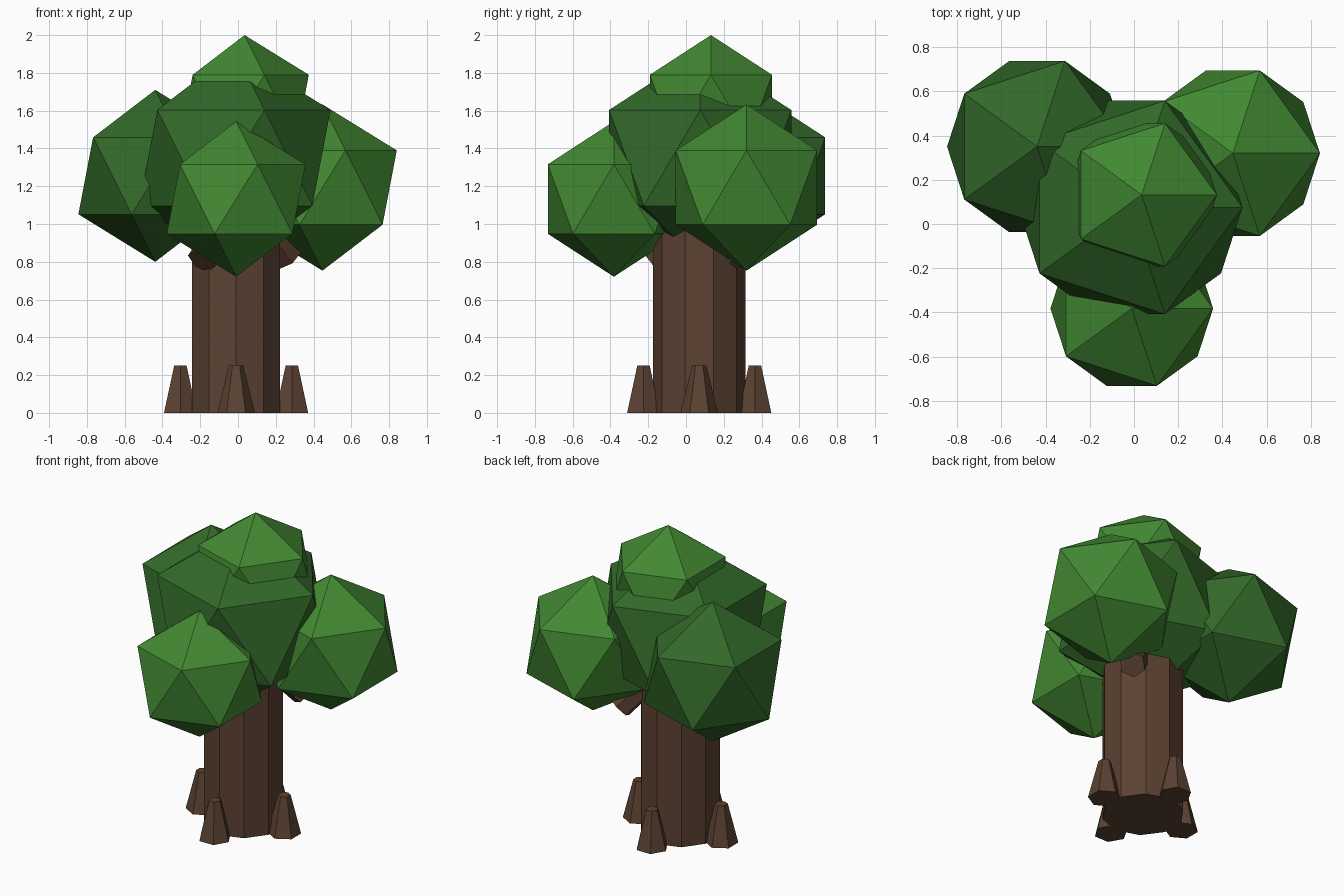
import bpy
import math
from mathutils import Vector

if "Cube" in bpy.data.objects:
    bpy.data.objects.remove(bpy.data.objects["Cube"])


def material(name, rgb):
    m = bpy.data.materials.new(name)
    m.diffuse_color = (*rgb, 1.0)
    m.use_nodes = True
    m.node_tree.nodes["Principled BSDF"].inputs["Base Color"].default_value = m.diffuse_color
    return m


BARK = material("brown bark", (0.107, 0.054, 0.032))
LIGHT = material("light green", (0.054, 0.25, 0.032))
DARK = material("dark green", (0.032, 0.14, 0.022))

AXIS = Vector((-0.01, 0.07, 0.0))  # centre line of the trunk


def finish(name, mat):
    obj = bpy.context.object
    obj.name = name
    obj.data.materials.append(mat)
    return obj


def foliage(name, centre, radius, mat):
    bpy.ops.mesh.primitive_ico_sphere_add(subdivisions=1, radius=radius, location=centre)
    return finish(name, mat)


def branch(name, azimuth, reach, z, length=0.46, radius=0.08):
    """Tilted six-sided stub whose lower cap shows beside the trunk."""
    a = math.radians(azimuth)
    out = Vector((math.cos(a), math.sin(a), 0))
    axis = (out - Vector((0, 0, 1))).normalized()
    cap = AXIS + out * reach + Vector((0, 0, z))
    bpy.ops.mesh.primitive_cylinder_add(vertices=6, radius=radius, depth=length,
                                        location=cap - axis * length / 2)
    obj = finish(name, BARK)
    obj.rotation_euler = axis.to_track_quat('Z', 'Y').to_euler()
    return obj


# Ten-sided trunk
bpy.ops.mesh.primitive_cylinder_add(vertices=10, radius=0.245, depth=1.0,
                                    location=AXIS + Vector((0, 0, 0.5)))
finish("trunk", BARK)

# Four root stubs with a flat side facing outward
for i, side in enumerate(("right", "back", "left", "front")):
    a = i * math.pi / 2
    pos = AXIS + Vector((math.cos(a), math.sin(a), 0)) * 0.295 + Vector((0, 0, 0.125))
    bpy.ops.mesh.primitive_cone_add(vertices=6, radius1=0.1, radius2=0.038, depth=0.25,
                                    location=pos, rotation=(0, 0, a))
    finish(side + "_root", BARK)

# Branch stubs
branch("right_branch", 40, 0.36, 0.82)
branch("front_branch", -130, 0.285, 0.805)

# Foliage clumps
foliage("main_foliage", (-0.017, 0.075, 1.35), 0.567, DARK)
foliage("left_foliage", (-0.438, 0.35, 1.255), 0.455, DARK)
foliage("right_foliage", (0.447, 0.32, 1.193), 0.44, LIGHT)
foliage("front_foliage", (-0.01, -0.382, 1.132), 0.411, LIGHT)
foliage("top_foliage", (0.035, 0.132, 1.62), 0.38, LIGHT)
